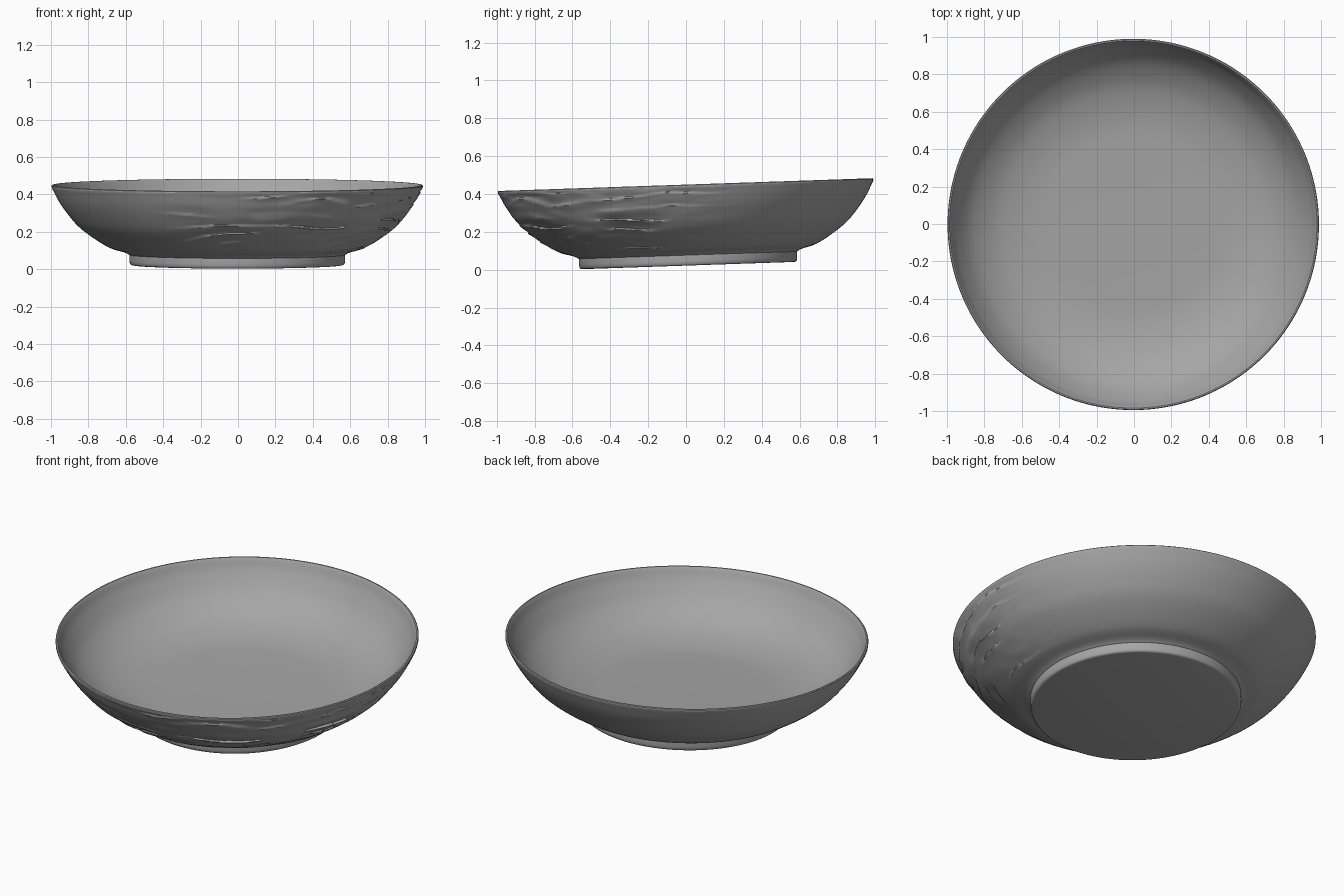
import bpy, bmesh, math
from mathutils import Vector, Matrix, noise

if "Cube" in bpy.data.objects:
    bpy.data.objects.remove(bpy.data.objects["Cube"], do_unlink=True)

SEGMENTS = 192
TILT = Matrix.Translation((-0.004, 0.012, 0.022)) @ Matrix.Rotation(math.radians(1.95), 4, 'X')

grey = bpy.data.materials.new("stone grey")
grey.use_nodes = True
colour = (0.38, 0.38, 0.38, 1)
grey.diffuse_color = colour
grey.node_tree.nodes["Principled BSDF"].inputs["Base Color"].default_value = colour


def smooth_profile(points, steps):
    """Catmull-Rom curve through (radius, height) points."""
    pts = [Vector(p) for p in points]
    pts = [2 * pts[0] - pts[1]] + pts + [2 * pts[-1] - pts[-2]]
    out = []
    for a, b, c, d in zip(pts, pts[1:], pts[2:], pts[3:]):
        for i in range(steps):
            t = i / steps
            out.append(0.5 * (2 * b + (c - a) * t + (2 * a - 5 * b + 4 * c - d) * t * t
                              + (3 * b - a - 3 * c + d) * t ** 3))
    return out + [pts[-2]]


def weathering(angle, r, z):
    """Radial offset for the eroded, layered patch on the front left of the wall."""
    off = abs((angle - math.radians(-48) + math.pi) % (2 * math.pi) - math.pi)
    mask = max(0.0, min(1.0, (math.radians(70) - off) / math.radians(38)))
    mask *= max(0.0, min(1.0, (z - 0.065) / 0.05)) * max(0.0, min(1.0, (0.415 - z) / 0.02))
    if mask == 0:
        return 0.0
    x, y = r * math.cos(angle), r * math.sin(angle)
    # stepped ledges running round the wall
    level = z * 17 + 1.1 * noise.noise((x * 2.2, y * 2.2, z * 4))
    ledge = (level % 1.0) ** 2 - 0.45
    broken = max(0.0, 0.3 + 1.4 * noise.noise((x * 3 + 7, y * 3, z * 9)))
    lumps = noise.noise((x * 9, y * 9, z * 24))
    return mask * (0.020 * ledge * broken + 0.006 * lumps)


def lathe(name, profile, offset=None):
    """Revolve a profile; a zero radius at either end becomes a single pole."""
    bm = bmesh.new()
    rings = []
    for r, z in profile:
        if r < 1e-5:
            rings.append([bm.verts.new((0, 0, z))] * SEGMENTS)
            continue
        ring = []
        for i in range(SEGMENTS):
            a = 2 * math.pi * i / SEGMENTS
            rr = r + (offset(a, r, z) if offset else 0)
            ring.append(bm.verts.new((rr * math.cos(a), rr * math.sin(a), z)))
        rings.append(ring)
    for low, high in zip(rings, rings[1:]):
        for i in range(SEGMENTS):
            j = (i + 1) % SEGMENTS
            corners = list(dict.fromkeys((low[i], low[j], high[j], high[i])))
            bm.faces.new(corners)
    bm.transform(TILT)
    mesh = bpy.data.meshes.new(name)
    bm.to_mesh(mesh)
    bm.free()
    mesh.materials.append(grey)
    obj = bpy.data.objects.new(name, mesh)
    bpy.context.collection.objects.link(obj)
    bpy.ops.object.select_all(action='DESELECT')
    obj.select_set(True)
    bpy.context.view_layer.objects.active = obj
    bpy.ops.object.shade_smooth_by_angle(angle=math.radians(40))
    return obj


# Outer wall, from the foot up to the rim
lathe("outer_wall", smooth_profile(
    [(0.577, 0.055), (0.605, 0.069), (0.68, 0.092), (0.765, 0.142), (0.845, 0.203),
     (0.902, 0.267), (0.95, 0.335), (0.985, 0.40), (0.993, 0.418)], 9), weathering)

# Rounded rim, inner wall and flat floor
lathe("rim_and_inside", [(0.993, 0.418), (0.993, 0.424), (0.989, 0.428), (0.982, 0.428)]
      + smooth_profile([(0.978, 0.423), (0.945, 0.355), (0.87, 0.257), (0.76, 0.181),
                        (0.65, 0.142), (0.53, 0.121), (0.40, 0.116)], 5)
      + [(0.0, 0.115)])

# Low foot with a flat underside
lathe("foot", [(0.0, 0.0), (0.560, 0.0), (0.569, 0.002), (0.574, 0.008),
               (0.577, 0.022), (0.577, 0.055)])
